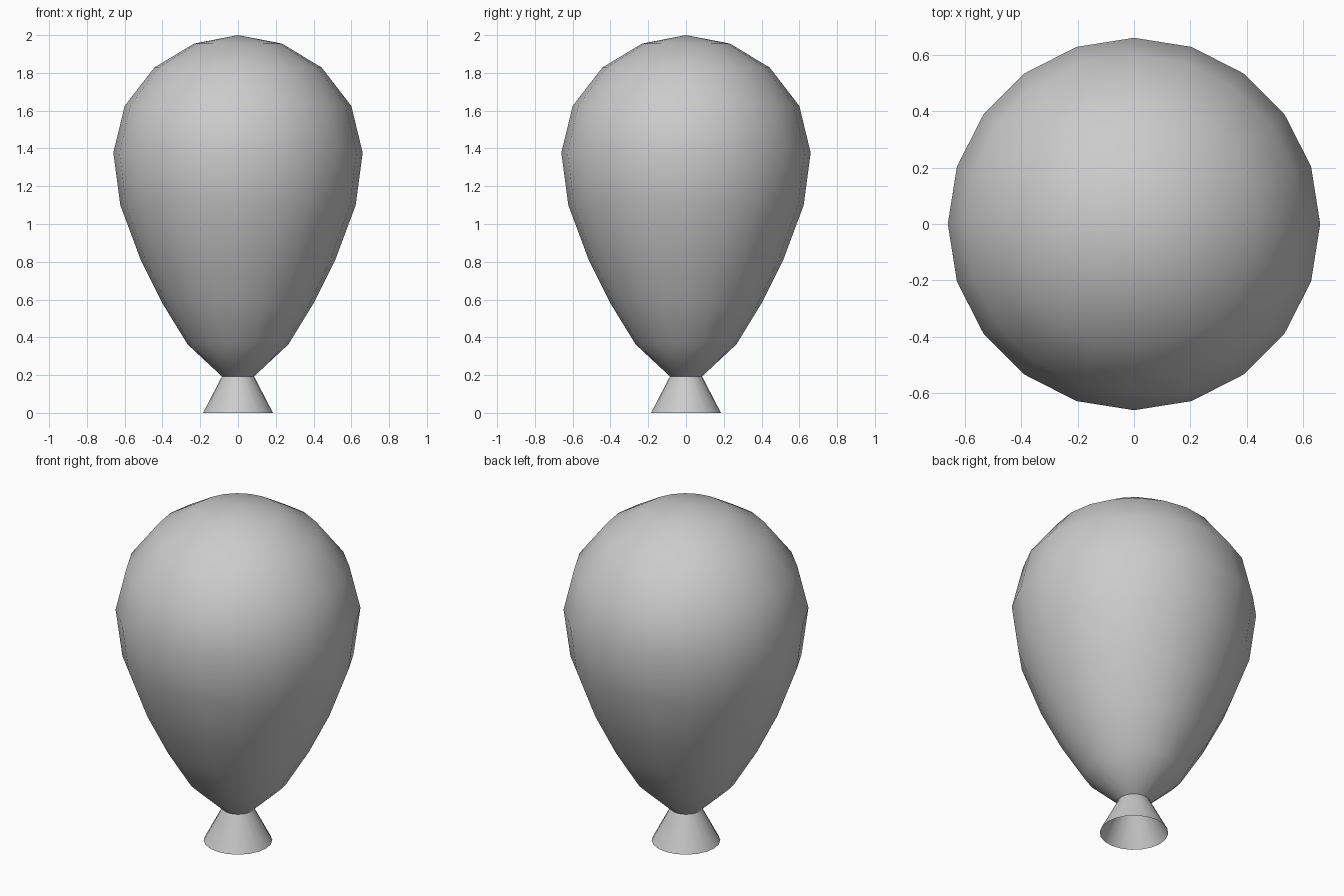
import bpy, bmesh, math

if "Cube" in bpy.data.objects:
    bpy.data.objects.remove(bpy.data.objects["Cube"])

SEGMENTS = 20

def lathe(name, profile):
    """Revolve (radius, z) points around z; radius 0 makes a pole."""
    bm = bmesh.new()
    verts = [bm.verts.new((r, 0, z)) for r, z in profile]
    edges = [bm.edges.new(pair) for pair in zip(verts, verts[1:])]
    bmesh.ops.spin(bm, geom=verts + edges, cent=(0, 0, 0), axis=(0, 0, 1),
                   angle=2 * math.pi, steps=SEGMENTS, use_duplicate=False)
    bmesh.ops.remove_doubles(bm, verts=bm.verts[:], dist=0.0005)
    bmesh.ops.recalc_face_normals(bm, faces=bm.faces[:])
    # open shells must also face away from the axis
    side = max(bm.faces, key=lambda f: f.calc_area())
    c = side.calc_center_median()
    if side.normal.x * c.x + side.normal.y * c.y < 0:
        bmesh.ops.reverse_faces(bm, faces=bm.faces[:])
    for f in bm.faces:
        f.smooth = True
    mesh = bpy.data.meshes.new(name)
    bm.to_mesh(mesh)
    bm.free()
    obj = bpy.data.objects.new(name, mesh)
    bpy.context.collection.objects.link(obj)
    return obj

# Balloon body, closed at both poles
lathe("balloon_body", [
    (0, 2.0), (0.233, 1.955), (0.443, 1.828), (0.60, 1.625), (0.66, 1.377),
    (0.623, 1.10), (0.515, 0.81), (0.40, 0.58), (0.267, 0.363),
    (0.085, 0.193), (0, 0.17)])

# Flared neck, open underneath
lathe("balloon_neck", [(0.085, 0.193), (0.185, 0)])
